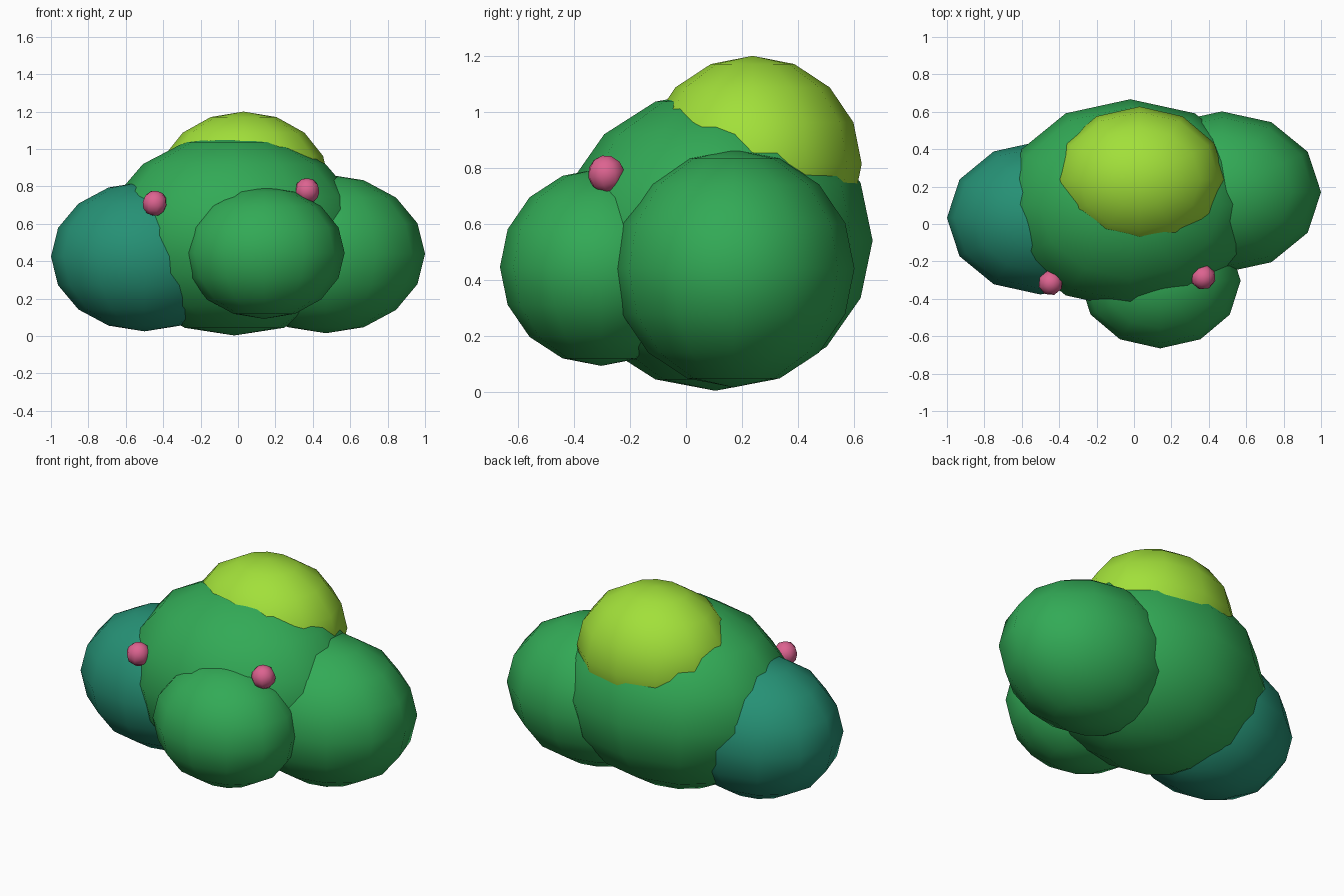
import bpy

if "Cube" in bpy.data.objects:
    bpy.data.objects.remove(bpy.data.objects["Cube"])


def material(name, rgb):
    m = bpy.data.materials.new(name)
    m.diffuse_color = (*rgb, 1.0)
    m.use_nodes = True
    m.node_tree.nodes["Principled BSDF"].inputs["Base Color"].default_value = m.diffuse_color
    return m


GREEN = material("leaf green", (0.032, 0.402, 0.093))
TEAL = material("teal green", (0.019, 0.283, 0.178))
LIME = material("lime green", (0.361, 0.745, 0.042))
PINK = material("berry pink", (0.72, 0.125, 0.28))


def blob(name, centre, radii, mat, segments=12, rings=8, rotation=(0, 0, 0)):
    """Smooth low-poly ellipsoid."""
    bpy.ops.mesh.primitive_uv_sphere_add(
        segments=segments, ring_count=rings, radius=1.0,
        location=centre, rotation=rotation)
    ob = bpy.context.object
    ob.name = name
    ob.scale = radii
    bpy.ops.object.transform_apply(location=False, rotation=True, scale=True)
    bpy.ops.object.shade_smooth()
    ob.data.materials.append(mat)
    return ob


# Foliage lobes of the bush
blob("main_foliage", (-0.02, 0.105, 0.54), (0.69, 0.562, 0.537), GREEN)
blob("left_foliage", (-0.50, 0.033, 0.425), (0.50, 0.41, 0.40), TEAL)
blob("right_foliage", (0.47, 0.17, 0.44), (0.53, 0.432, 0.425), GREEN)
blob("front_foliage", (0.14, -0.303, 0.445), (0.43, 0.362, 0.353), GREEN)
blob("top_foliage", (0.03, 0.238, 0.815), (0.46, 0.39, 0.385), LIME)

# Berries sitting on the surface
for name, pos, turn in (("left_berry", (-0.445, -0.315, 0.71), 0.3),
                        ("right_berry", (0.37, -0.285, 0.777), -0.3)):
    blob(name, pos, (0.068, 0.068, 0.068), PINK, 8, 6, (0.2, 0.1, turn))
